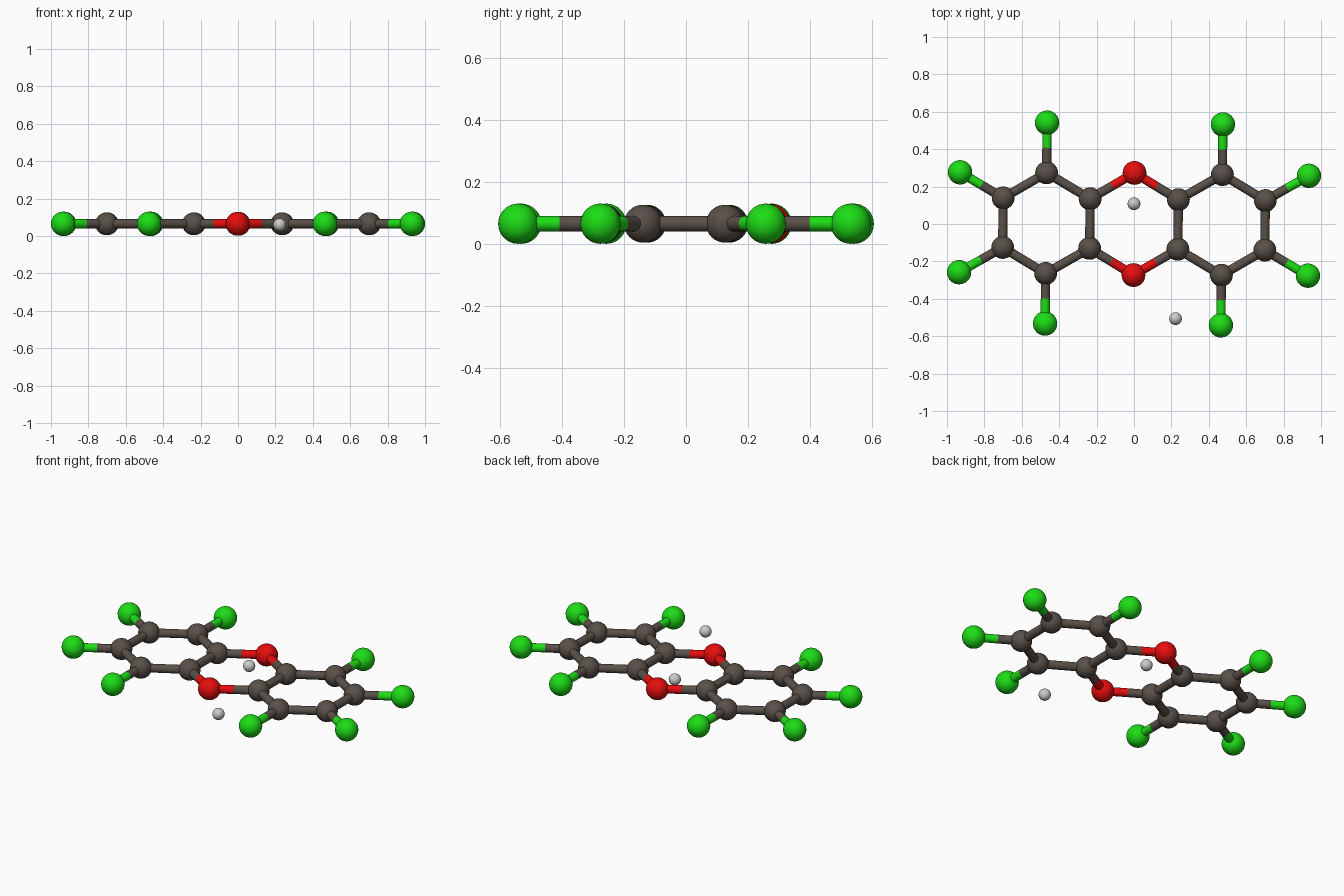
import bpy
from math import cos, sin
from mathutils import Vector

if "Cube" in bpy.data.objects:
    bpy.data.objects.remove(bpy.data.objects["Cube"])

Z = 0.065          # height of the flat molecule's plane
TURN = -0.01       # very slight clockwise twist seen from above
BOND_R = 0.0245


def material(name, rgb):
    m = bpy.data.materials.new(name)
    m.diffuse_color = (*rgb, 1)
    m.use_nodes = True
    m.node_tree.nodes["Principled BSDF"].inputs["Base Color"].default_value = m.diffuse_color
    return m


MATS = {
    "carbon": material("dark_brown", (0.10, 0.08, 0.065)),
    "oxygen": material("red", (0.8, 0.004, 0.004)),
    "chlorine": material("green", (0.012, 0.72, 0.008)),
}
RADIUS = {"carbon": 0.061, "oxygen": 0.0635, "chlorine": 0.065}


def place(x, y):
    return Vector((x * cos(TURN) - y * sin(TURN), x * sin(TURN) + y * cos(TURN), Z))


def ball(name, pos, radius, mat=None):
    bpy.ops.mesh.primitive_uv_sphere_add(segments=32, ring_count=16, radius=radius, location=pos)
    ob = bpy.context.object
    ob.name = name
    if mat:
        ob.data.materials.append(mat)
    bpy.ops.object.shade_smooth()


def rod(name, a, b, mat):
    d = b - a
    bpy.ops.mesh.primitive_cylinder_add(vertices=24, radius=BOND_R, depth=d.length, location=(a + b) / 2)
    ob = bpy.context.object
    ob.name = name
    ob.rotation_euler = d.to_track_quat('Z', 'Y').to_euler()
    ob.data.materials.append(mat)
    bpy.ops.object.shade_smooth_by_angle()


# Atoms: one quadrant of positions, mirrored across x and y
atoms = {}
for sy in (1, -1):
    atoms["o", 0, sy] = ("oxygen", place(0, 0.273 * sy))
    for sx in (1, -1):
        for key, kind, x, y in (
            ("inner", "carbon", 0.236, 0.1325),
            ("mid", "carbon", 0.470, 0.269),
            ("outer", "carbon", 0.701, 0.1325),
            ("cl_mid", "chlorine", 0.470, 0.537),
            ("cl_outer", "chlorine", 0.9325, 0.267),
        ):
            atoms[key, sx, sy] = (kind, place(x * sx, y * sy))

for kind, pos in atoms.values():
    ball(kind + "_atom", pos, RADIUS[kind], MATS[kind])

# Bonds between neighbours
bonds = []
for sx in (1, -1):
    for key in ("inner", "outer"):
        bonds.append(((key, sx, 1), (key, sx, -1)))
    for sy in (1, -1):
        bonds.append((("o", 0, sy), ("inner", sx, sy)))
        for p, q in (("inner", "mid"), ("mid", "outer"), ("mid", "cl_mid"), ("outer", "cl_outer")):
            bonds.append(((p, sx, sy), (q, sx, sy)))

# Each bond is two half rods, coloured like the atom they touch
for p, q in bonds:
    (kind_a, a), (kind_b, b) = atoms[p], atoms[q]
    middle = (a + b) / 2
    rod(kind_a + "_bond", a, middle, MATS[kind_a])
    rod(kind_b + "_bond", middle, b, MATS[kind_b])

# Two loose small grey balls
ball("loose_ball_centre", (0.0, 0.108, 0.06), 0.034)
ball("loose_ball_front", (0.222, -0.506, 0.06), 0.034)
